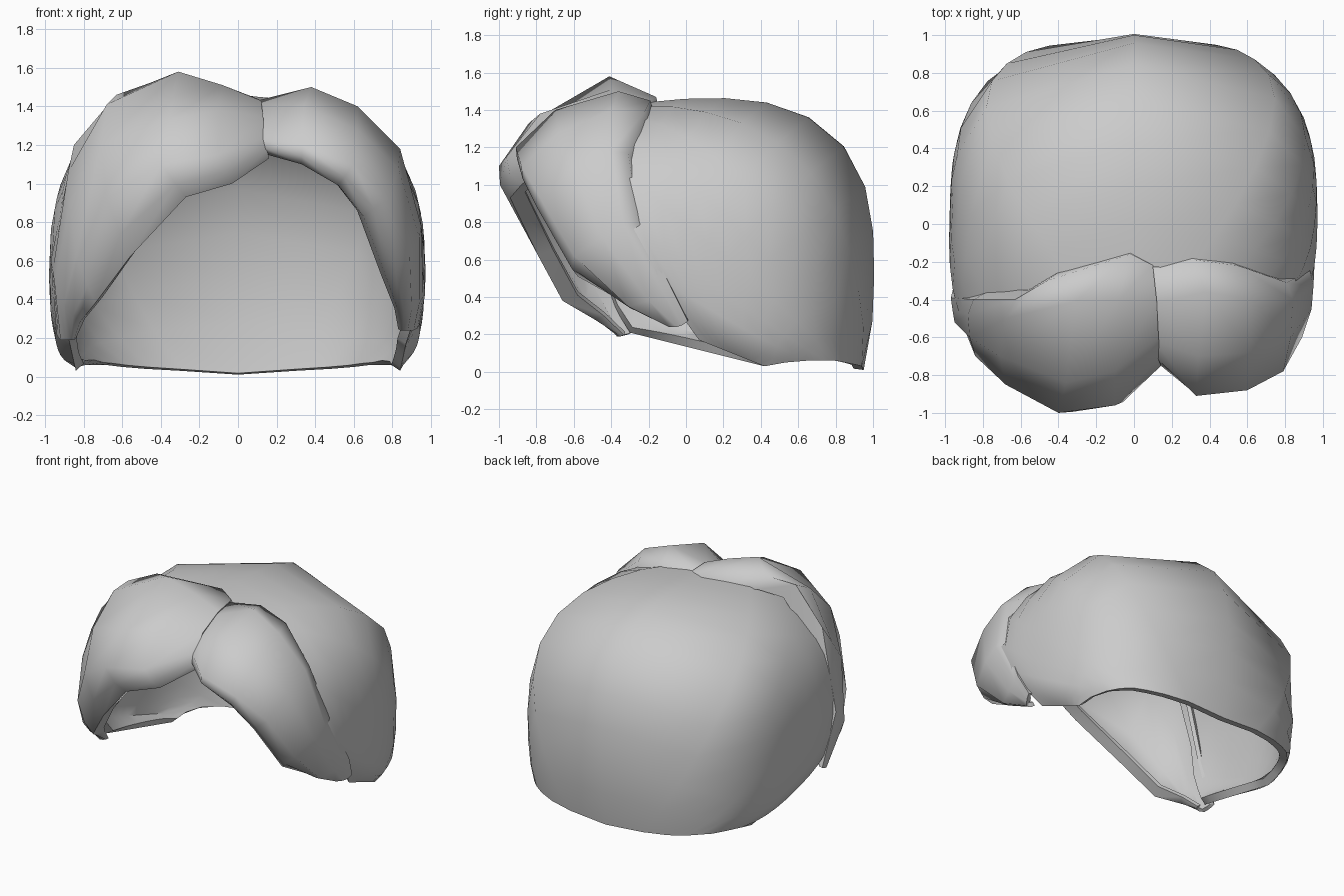
import bpy, bmesh
from mathutils import Vector

if "Cube" in bpy.data.objects:
    bpy.data.objects.remove(bpy.data.objects["Cube"])

CENTRE = Vector((0, 0.05, 0.6))
STEPS = 10


def shell(name, rows, thickness, angle):
    """Skin a grid of points, face it outwards and thicken it inwards."""
    bm = bmesh.new()
    grid = [[bm.verts.new(p) for p in row] for row in rows]
    for a, b in zip(grid, grid[1:]):
        for i in range(len(a) - 1):
            bm.faces.new((a[i], a[i + 1], b[i + 1], b[i]))
    bm.normal_update()
    if sum(f.normal.dot(f.calc_center_median() - CENTRE) for f in bm.faces) < 0:
        bmesh.ops.reverse_faces(bm, faces=bm.faces[:])
    mesh = bpy.data.meshes.new(name)
    bm.to_mesh(mesh)
    bm.free()
    ob = bpy.data.objects.new(name, mesh)
    bpy.context.collection.objects.link(ob)
    mod = ob.modifiers.new("thickness", 'SOLIDIFY')
    mod.thickness = thickness
    mod.offset = -1
    bpy.ops.object.select_all(action='DESELECT')
    ob.select_set(True)
    bpy.context.view_layer.objects.active = ob
    bpy.ops.object.modifier_apply(modifier=mod.name)
    bpy.ops.object.shade_smooth_by_angle(angle=angle)
    return ob


def radius(d):
    """Distance from the centre to a rounded-box skull along direction d."""
    n = 2.65
    axes = (0.97, 0.95, 0.88 if d.z > 0 else 1.15)
    return sum(abs(c / a) ** n for c, a in zip(d, axes)) ** (-1 / n)


def sweep(f, b):
    """Column of points over the skull from front-edge point f to nape point b."""
    f, b = Vector(f) - CENTRE, Vector(b) - CENTRE
    fd, bd = f.normalized(), b.normalized()
    kf, kb = f.length / radius(fd) - 1, b.length / radius(bd) - 1
    col = []
    for i in range(STEPS + 1):
        t = i / STEPS
        d = fd.slerp(bd, t)
        col.append(CENTRE + d * radius(d) * (1 + kf * (1 - t) ** 3 + kb * t ** 3))
    return col


def half_cap(front, nape):
    """Swept columns for one side, ending in a straight lower edge."""
    cols = [sweep(f, b) for f, b in zip(front, nape)]
    f, b = Vector(front[-1]), Vector(nape[-1])
    cols[-1] = [f.lerp(b, i / STEPS) for i in range(STEPS + 1)]
    return cols


def fringe(name, sections):
    """Fringe lock: folds in at the back edge and rolls under at the lower edge."""
    rows = []
    for s in sections:
        s = [Vector(p) for p in s]
        size = min(1, (s[0] - s[-1]).length / 0.6)
        back = s[0].lerp(CENTRE, 0.11 * size)
        ridge = s[-1].lerp(s[-2], 0.4)
        lower = s[-1] + Vector((0, 0.05 * size, 0))
        under = lower + Vector((-0.05 * s[-1].x, 0.08, 0.03)) * size
        rows.append([back] + s[:-1] + [ridge, lower, under])
    shell(name, rows, 0.03, 1.2)


# back cap: the left front edge reaches further under its fringe than the right
nape = [(0, .95, .01), (.3, .94, .03), (.48, .9, .04), (.6, .85, .05), (.68, .8, .06),
        (.74, .74, .06), (.79, .65, .06), (.83, .53, .05), (.84, .42, .03)]
front_right = [(0, -.22, 1.44), (.3, -.24, 1.42), (.5, -.27, 1.36), (.68, -.31, 1.24),
               (.82, -.36, 1.08), (.93, -.33, .8), (.95, -.18, .52), (.93, -.06, .35), (.87, .07, .17)]
front_left = [(0, 0, 0), (-.3, -.32, 1.43), (-.5, -.4, 1.35), (-.68, -.45, 1.22),
              (-.83, -.46, 1.06), (-.93, -.46, .75), (-.94, -.44, .5), (-.92, -.38, .34), (-.88, -.3, .21)]
left_half = half_cap(front_left, [(-x, y, z) for x, y, z in nape])[1:]
shell("back_cap", left_half[::-1] + half_cap(front_right, nape), 0.055, 0.9)

# left fringe: sections from the parting to the tip, each from back to lower edge
fringe("left_fringe", [
    [(.1, -.22, 1.44), (.12, -.4, 1.43), (.13, -.6, 1.35), (.14, -.7, 1.24), (.16, -.77, 1.13)],
    [(-.02, -.16, 1.47), (-.08, -.4, 1.51), (-.1, -.78, 1.38), (-.1, -.96, 1.15), (-.03, -.93, 1.0)],
    [(-.46, -.3, 1.52), (-.31, -.41, 1.58), (-.36, -.84, 1.33), (-.4, -1.0, 1.1), (-.27, -.99, .93)],
    [(-.63, -.4, 1.46), (-.68, -.5, 1.41), (-.71, -.7, 1.2), (-.68, -.85, .92), (-.56, -.84, .62)],
    [(-.85, -.4, 1.2), (-.88, -.48, 1.06), (-.87, -.6, .9), (-.84, -.7, .62), (-.74, -.71, .38)],
    [(-.97, -.39, .6), (-.96, -.46, .55), (-.95, -.52, .48), (-.9, -.55, .38), (-.82, -.52, .28)],
    [(-.94, -.27, .22), (-.93, -.31, .2), (-.92, -.35, .19), (-.89, -.37, .19), (-.85, -.36, .19)],
])

# right fringe
fringe("right_fringe", [
    [(.1, -.24, 1.43), (.11, -.42, 1.41), (.11, -.62, 1.31), (.13, -.72, 1.23), (.15, -.77, 1.15)],
    [(.32, -.19, 1.45), (.38, -.36, 1.5), (.34, -.7, 1.4), (.33, -.91, 1.2), (.33, -.9, 1.1)],
    [(.55, -.22, 1.39), (.62, -.4, 1.4), (.62, -.68, 1.28), (.6, -.88, 1.1), (.52, -.87, .99)],
    [(.81, -.31, 1.17), (.84, -.4, 1.18), (.83, -.6, 1.08), (.79, -.78, .93), (.65, -.8, .83)],
    [(.93, -.25, .8), (.95, -.33, .78), (.94, -.45, .72), (.89, -.6, .62), (.77, -.62, .51)],
    [(.97, -.07, .43), (.96, -.12, .42), (.94, -.2, .38), (.9, -.31, .35), (.83, -.3, .34)],
    [(.94, .01, .27), (.93, -.02, .25), (.91, -.05, .24), (.88, -.09, .24), (.84, -.09, .24)],
])
